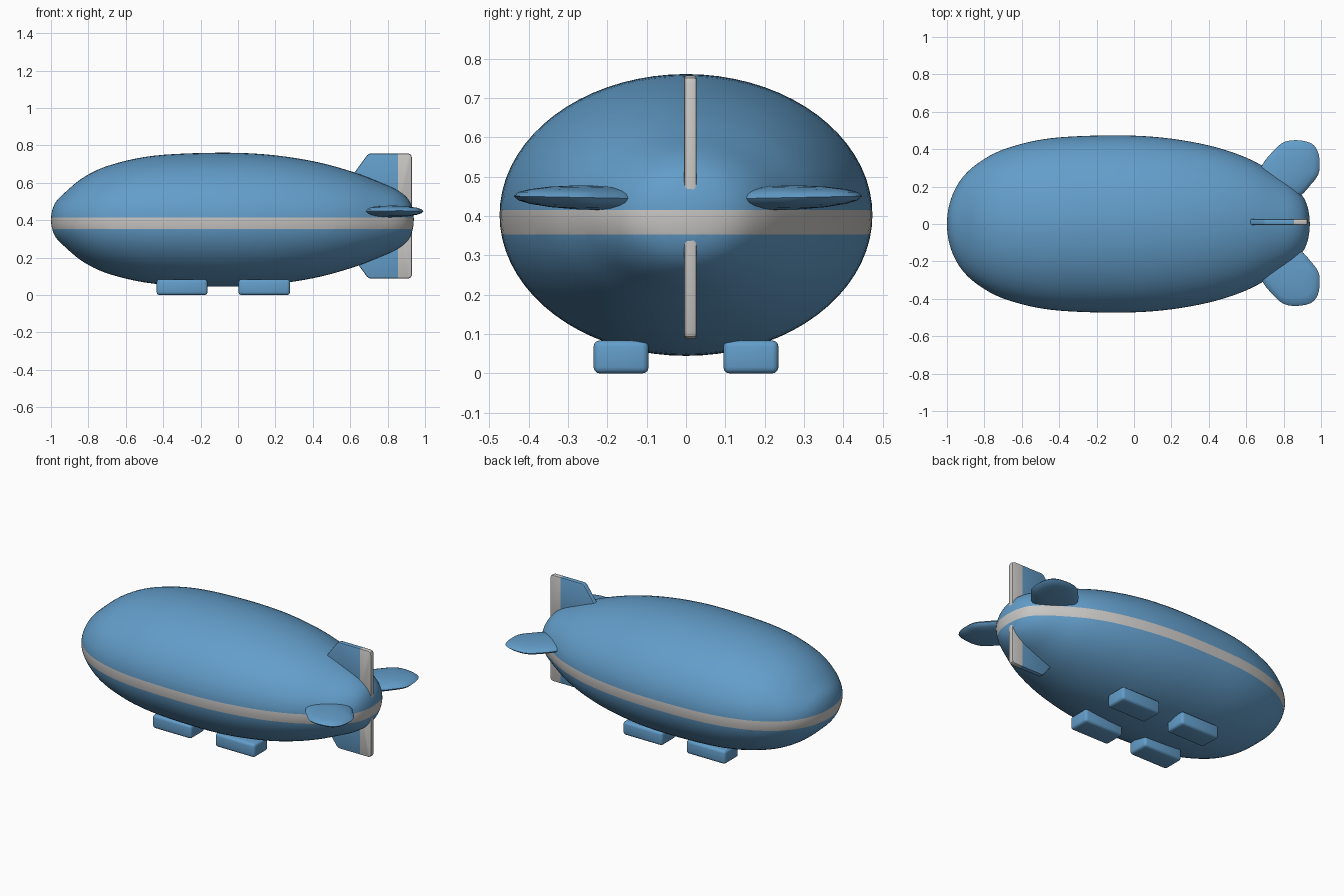
import bpy, bmesh, math
from mathutils import Vector

if "Cube" in bpy.data.objects:
    bpy.data.objects.remove(bpy.data.objects["Cube"])


def material(name, rgb):
    m = bpy.data.materials.new(name)
    m.diffuse_color = (*rgb, 1)
    m.use_nodes = True
    m.node_tree.nodes["Principled BSDF"].inputs["Base Color"].default_value = m.diffuse_color
    return m


BLUE = material("sky blue", (0.125, 0.34, 0.59))
GREY = material("light grey", (0.58, 0.57, 0.55))


def finish(bm, name, is_grey=None, angle=40):
    """Turn a bmesh into a smooth object; is_grey(centre) picks grey faces."""
    bmesh.ops.recalc_face_normals(bm, faces=bm.faces[:])
    if is_grey:
        for f in bm.faces:
            f.material_index = int(is_grey(f.calc_center_median()))
    me = bpy.data.meshes.new(name)
    bm.to_mesh(me)
    bm.free()
    me.materials.append(BLUE)
    me.materials.append(GREY)
    ob = bpy.data.objects.new(name, me)
    bpy.context.collection.objects.link(ob)
    bpy.ops.object.select_all(action='DESELECT')
    ob.select_set(True)
    bpy.context.view_layer.objects.active = ob
    bpy.ops.object.shade_smooth_by_angle(angle=math.radians(angle))
    return ob


def cut(bm, co, no):
    bmesh.ops.bisect_plane(bm, geom=bm.verts[:] + bm.edges[:] + bm.faces[:],
                           plane_co=co, plane_no=no, dist=1e-5)


def spline(pts, sub):
    """Catmull-Rom through pts (first and last are only guides)."""
    out = []
    for a, b, c, d in zip(pts, pts[1:], pts[2:], pts[3:]):
        for i in range(sub):
            t = i / sub
            out.append(0.5 * (2 * b + (c - a) * t + (2 * a - 5 * b + 4 * c - d) * t * t
                              + (3 * b - a - 3 * c + d) * t ** 3))
    return out + [pts[-2].copy()]


def bridge(bm, r0, r1):
    n = len(r0)
    for i in range(n):
        bm.faces.new((r0[i], r0[(i + 1) % n], r1[(i + 1) % n], r1[i]))


def fan(bm, tip, ring):
    for i in range(len(ring)):
        bm.faces.new((tip, ring[i], ring[(i + 1) % len(ring)]))


# Hull: elliptical sections (x, half width, half height) with a grey waist stripe
ZC = 0.403
st = [(-1, 0, 0), (-0.98, 0.13, 0.085), (-0.92, 0.245, 0.15), (-0.82, 0.335, 0.23),
      (-0.68, 0.405, 0.293), (-0.45, 0.458, 0.342), (-0.12, 0.474, 0.358),
      (0.15, 0.462, 0.349), (0.4, 0.42, 0.313), (0.6, 0.355, 0.26),
      (0.75, 0.272, 0.203), (0.86, 0.195, 0.152), (0.92, 0.115, 0.092), (0.94, 0, 0)]
st = [Vector(s) for s in st]
flip = Vector((1, -1, -1))
path = spline([st[1] * flip] + st + [st[-2] * flip], 5)
bm = bmesh.new()
N = 72
rings = [[bm.verts.new((p.x, p.y * math.cos(2 * math.pi * i / N),
                        ZC + p.z * math.sin(2 * math.pi * i / N))) for i in range(N)]
         for p in path[1:-1]]
for r0, r1 in zip(rings, rings[1:]):
    bridge(bm, r0, r1)
fan(bm, bm.verts.new((-1, 0, ZC)), rings[0])
fan(bm, bm.verts.new((0.94, 0, ZC)), rings[-1])
for z in (0.353, 0.415):
    cut(bm, (0, 0, z), (0, 0, 1))
finish(bm, "hull", lambda c: 0.353 < c.z < 0.415, 60)

# Upright tail fins with grey rudders
outline = [(0.57, 0.583), (0.69, 0.747), (0.705, 0.757), (0.91, 0.757), (0.924, 0.751),
           (0.93, 0.737), (0.93, 0.46), (0.8, 0.44)]
for name, mirror in (("upper_tail_fin", False), ("lower_tail_fin", True)):
    bm = bmesh.new()
    face = bm.faces.new([bm.verts.new((x, -0.005, 0.845 - z if mirror else z))
                         for x, z in outline])
    ext = bmesh.ops.extrude_face_region(bm, geom=[face])
    bmesh.ops.translate(bm, vec=(0, 0.032, 0),
                        verts=[v for v in ext["geom"] if isinstance(v, bmesh.types.BMVert)])
    rim = [e for e in bm.edges if abs(e.verts[0].co.y - e.verts[1].co.y) < 1e-4]
    bmesh.ops.bevel(bm, geom=rim, offset=0.007, segments=2, profile=0.5, affect='EDGES')
    cut(bm, (0.855, 0, 0), (1, 0, 0))
    finish(bm, name, lambda c: c.x > 0.855)

# Leaf-shaped side fins: lens section that thins out to its rim
leaf = [(0.655, 0.2), (0.685, 0.31), (0.745, 0.385), (0.80, 0.432), (0.87, 0.443),
        (0.945, 0.428), (0.982, 0.385), (0.993, 0.32), (0.985, 0.26), (0.945, 0.205),
        (0.88, 0.14), (0.76, 0.1)]
leaf = [Vector((x, y, 0)) for x, y in leaf]
rim = spline([leaf[-1]] + leaf + leaf[:2], 3)[:-1]
mid = Vector((0.81, 0.24, 0))
for name, side in (("left_side_fin", -1), ("right_side_fin", 1)):
    bm = bmesh.new()

    def place(p, h):
        z = 0.447 + 0.02 * (p.y - 0.25) + h
        return bm.verts.new((p.x, side * p.y + 0.005, z))

    levels = [(0.25, 1), (0.55, 1), (0.8, 1), (0.94, 1), (1, 0),
              (0.94, -1), (0.8, -1), (0.55, -1), (0.25, -1)]
    loops = [[place(mid.lerp(p, s), d * 0.031 * math.sqrt(1 - s * s)) for p in rim]
             for s, d in levels]
    for r0, r1 in zip(loops, loops[1:]):
        bridge(bm, r0, r1)
    fan(bm, place(mid, 0.031), loops[0])
    fan(bm, place(mid, -0.031), loops[-1])
    finish(bm, name, None, 60)

# Four rounded pods under the hull
for end, x0, x1 in (("front", -0.435, -0.163), ("rear", 0.003, 0.278)):
    for side, sgn in (("left", -1), ("right", 1)):
        bm = bmesh.new()
        bmesh.ops.create_cube(bm, size=1)
        for v in bm.verts:
            v.co = ((x0 + x1) / 2 + v.co.x * (x1 - x0),
                    sgn * 0.165 + v.co.y * 0.14, 0.042 + v.co.z * 0.084)
        bmesh.ops.bevel(bm, geom=bm.edges[:], offset=0.016, segments=3, profile=0.5,
                        affect='EDGES')
        finish(bm, f"{end}_{side}_pod")
